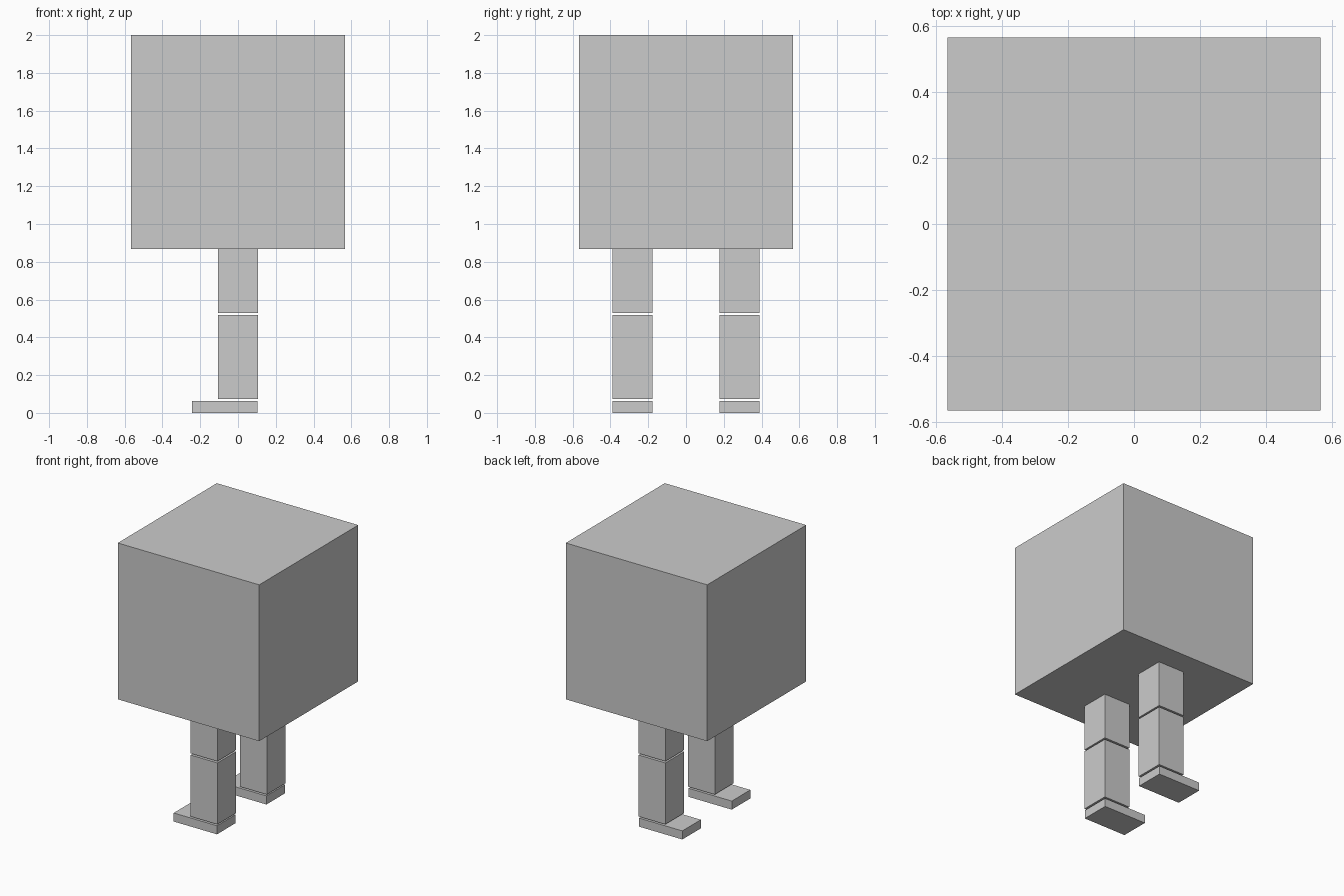
import bpy

default = bpy.data.objects.get("Cube")
if default:
    bpy.data.objects.remove(default, do_unlink=True)

GREY = (0.6, 0.6, 0.6, 1.0)
grey = bpy.data.materials.new("plain_grey")
grey.use_nodes = True
grey.diffuse_color = GREY
grey.node_tree.nodes["Principled BSDF"].inputs["Base Color"].default_value = GREY


def box(name, low, high):
    """Flat-sided block between two opposite corners."""
    bpy.ops.mesh.primitive_cube_add(size=1, location=[(a + b) / 2 for a, b in zip(low, high)])
    obj = bpy.context.object
    obj.name = name
    obj.scale = [b - a for a, b in zip(low, high)]
    bpy.ops.object.transform_apply(location=False, rotation=False, scale=True)
    obj.data.materials.append(grey)
    return obj


# Cube body
HALF = 0.567
HIP = 0.867
box("body", (-HALF, -HALF, HIP), (HALF, HALF, 2))

# Two jointed legs, with small gaps at the knee and ankle; toes point to -x
LEG = 0.107
for side, centre in (("front", -0.283), ("back", 0.283)):
    y0, y1 = centre - 0.106, centre + 0.106
    box(side + "_upper_leg", (-LEG, y0, 0.53), (LEG, y1, HIP))
    box(side + "_lower_leg", (-LEG, y0, 0.073), (LEG, y1, 0.518))
    box(side + "_foot", (-0.243, y0, 0), (0.104, y1, 0.062))
